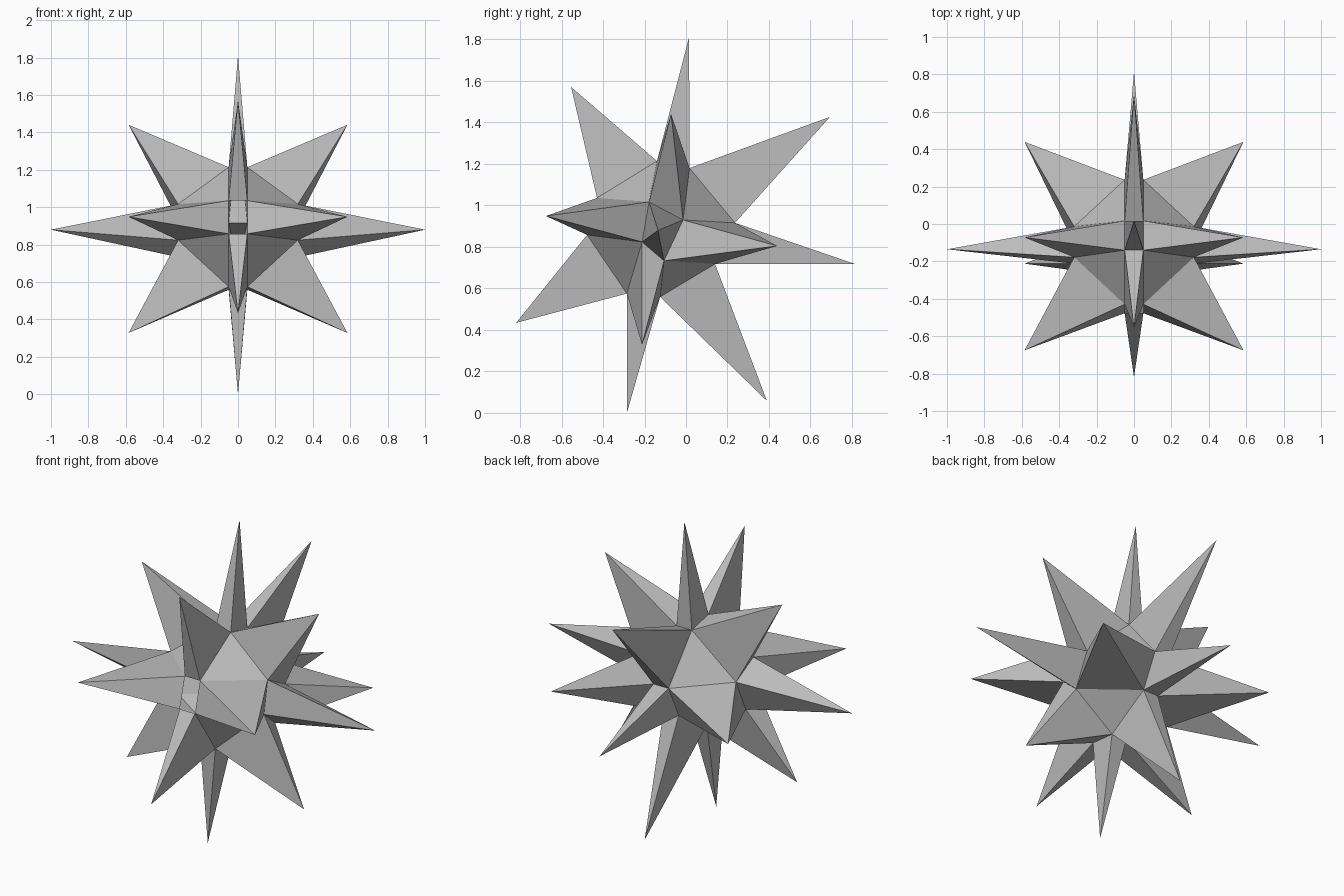
import bpy
import bmesh
from mathutils import Vector

cube = bpy.data.objects.get("Cube")
if cube:
    bpy.data.objects.remove(cube, do_unlink=True)

grey = bpy.data.materials.new("light grey")
grey.use_nodes = True
grey.diffuse_color = (0.5, 0.5, 0.5, 1)
grey.node_tree.nodes["Principled BSDF"].inputs["Base Color"].default_value = grey.diffuse_color

CORE = Vector((0, -0.13, 0.88))
RING_X, SIDE_X, SIDE_TIP_X = 0.05, 0.32, 0.585

# Core corners in the middle ring and on each side, as (y, z)
ring = [(-.14, 1.214), (.017, 1.18), (.236, .916), (.14, .718),
        (-.125, .559), (-.285, .575), (-.477, .858), (-.429, 1.036)]
side = [(-.178, 1.017), (-.014, .93), (-.106, .733), (-.212, .824)]

# Ray tips: one per ring edge (the front socket stays open), and one per side edge
ring_tips = [("top", (.015, 1.812)), ("upper_back", (.694, 1.427)),
             ("back", (.814, .718)), ("lower_back", (.39, .058)),
             ("bottom", (-.285, 0)), ("lower_front", (-.819, .434)),
             ("front", None), ("upper_front", (-.554, 1.571))]
side_tips = [("top", (-.072, 1.441)), ("back", (.439, .805)),
             ("bottom", (-.212, .328)), ("front", (-.675, .949))]


def at(x, yz):
    return Vector((x, *yz))


def build(name, faces, inside, mirrored=False):
    """Flat shaded part whose faces all point away from the inside point."""
    bm = bmesh.new()
    for corners in faces:
        face = bm.faces.new([bm.verts.new(c) for c in corners])
        face.normal_update()
        if face.normal.dot(face.calc_center_median() - inside) < 0:
            face.normal_flip()
    bmesh.ops.remove_doubles(bm, verts=bm.verts, dist=0.0005)
    mesh = bpy.data.meshes.new(name)
    bm.to_mesh(mesh)
    bm.free()
    mesh.materials.append(grey)
    obj = bpy.data.objects.new(name, mesh)
    bpy.context.collection.objects.link(obj)
    if mirrored:
        mirror = obj.modifiers.new("Mirror", "MIRROR")
        mirror.use_mirror_merge = False
    return obj


def ray(name, base, tip, mirrored=False):
    """Hollow four-sided point standing on a base outline."""
    middle = sum(base, Vector()) / len(base)
    faces = [(a, b, tip) for a, b in zip(base, base[1:] + base[:1])]
    build(name, faces, middle, mirrored)


# Rays around the middle ring
for i, (label, tip) in enumerate(ring_tips):
    if tip:
        a, b = ring[i], ring[(i + 1) % 8]
        base = [at(-RING_X, a), at(RING_X, a), at(RING_X, b), at(-RING_X, b)]
        ray(label + "_ray", base, at(0, tip))

# Slanted rays between the ring and the sides
for i, (label, tip) in enumerate(side_tips):
    base = [at(RING_X, ring[2 * i]), at(RING_X, ring[2 * i + 1]),
            at(SIDE_X, side[(i + 1) % 4]), at(SIDE_X, side[i])]
    ray("slanted_" + label + "_rays", base, at(SIDE_TIP_X, tip), True)

# Rays pointing straight out to each side
ray("side_rays", [at(SIDE_X, p) for p in side], at(1, (-.135, .88)), True)

# Flat triangles of the core showing between the rays
build("core_triangles",
      [(at(SIDE_X, side[i]), at(RING_X, ring[2 * i - 1]), at(RING_X, ring[2 * i]))
       for i in range(4)], CORE, True)
